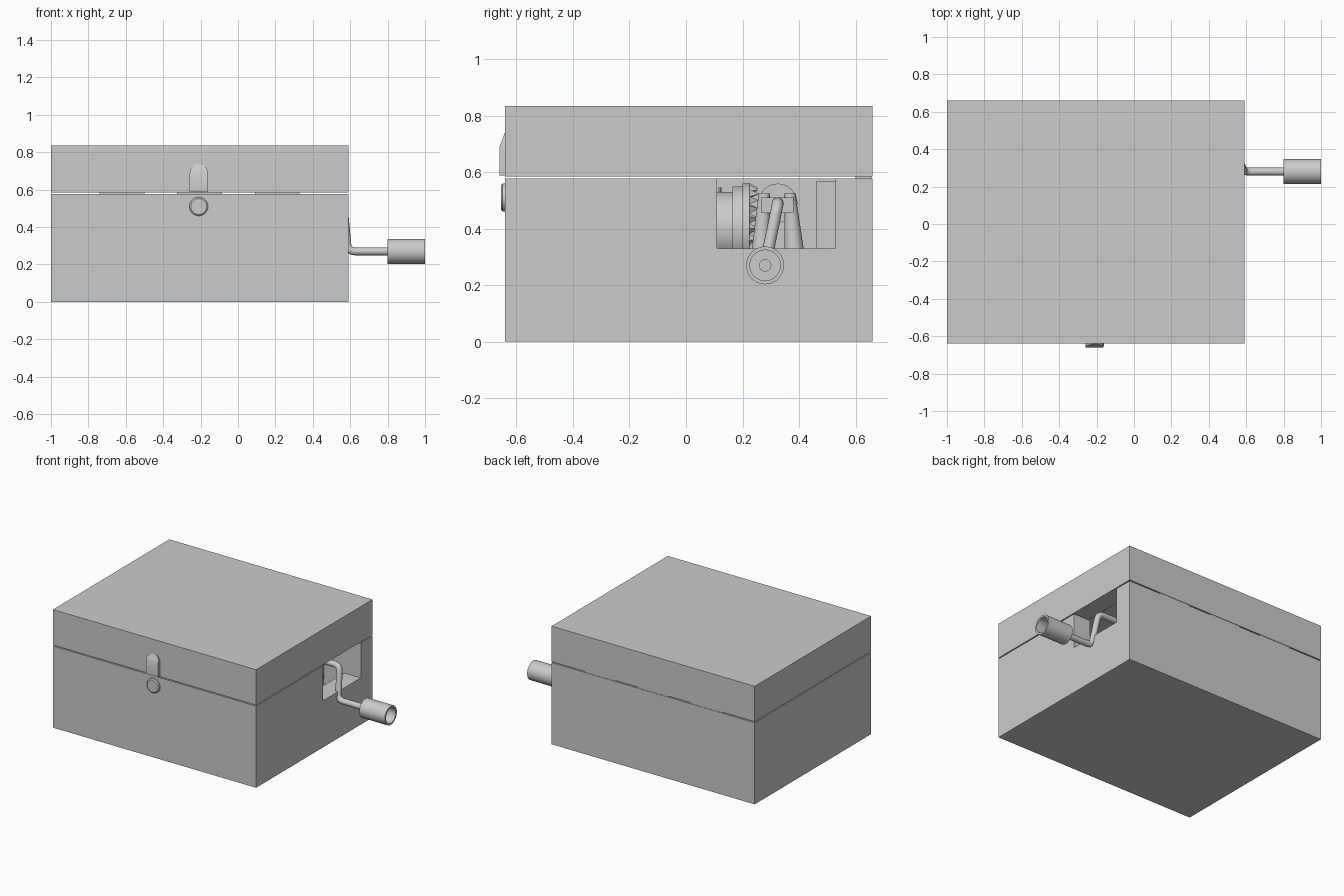
import bpy, bmesh, math
from mathutils import Vector, Matrix

cube = bpy.data.objects.get("Cube")
if cube:
    bpy.data.objects.remove(cube, do_unlink=True)

grey = bpy.data.materials.new("plain grey")
grey.use_nodes = True
grey.diffuse_color = (0.6, 0.6, 0.6, 1)
grey.node_tree.nodes["Principled BSDF"].inputs["Base Color"].default_value = (0.6, 0.6, 0.6, 1)

X, Y = Vector((1, 0, 0)), Vector((0, 1, 0))
Z = Vector((0, 0, 1))


def finish(name, bm, smooth=False):
    bmesh.ops.recalc_face_normals(bm, faces=bm.faces)
    mesh = bpy.data.meshes.new(name)
    bm.to_mesh(mesh)
    bm.free()
    mesh.materials.append(grey)
    ob = bpy.data.objects.new(name, mesh)
    bpy.context.collection.objects.link(ob)
    bpy.context.view_layer.objects.active = ob
    if smooth:
        bpy.ops.object.select_all(action='DESELECT')
        ob.select_set(True)
        bpy.ops.object.shade_smooth_by_angle(angle=math.radians(35))
    return ob


def box(name, lo, hi):
    lo, hi = Vector(lo), Vector(hi)
    bm = bmesh.new()
    bmesh.ops.create_cube(bm, size=1, matrix=Matrix.Translation((lo + hi) / 2) @ Matrix.Diagonal((*(hi - lo), 1)))
    return finish(name, bm)


def cut(ob, lo, hi):
    tool = box("cutter", lo, hi)
    mod = ob.modifiers.new("cut", 'BOOLEAN')
    mod.operation, mod.solver, mod.object = 'DIFFERENCE', 'EXACT', tool
    bpy.context.view_layer.objects.active = ob
    bpy.ops.object.modifier_apply(modifier=mod.name)
    bpy.data.objects.remove(tool, do_unlink=True)


def lathe(name, centre, axis, profile, steps=32):
    """Turn (radius, distance along axis) points around an axis."""
    centre = Vector(centre)
    side = axis.orthogonal().normalized()
    bm = bmesh.new()
    vs = [bm.verts.new(centre + side * r + axis * t) for r, t in profile]
    edges = [bm.edges.new(p) for p in zip(vs, vs[1:])]
    bmesh.ops.spin(bm, geom=vs + edges, cent=centre, axis=axis, angle=math.tau, steps=steps)
    bmesh.ops.remove_doubles(bm, verts=bm.verts, dist=0.0001)
    return finish(name, bm, True)


def rod(name, points, radius, bend=0.04):
    """Round bar through points with rounded corners."""
    pts = [Vector(p) for p in points]
    path = [pts[0]]
    for a, b, c in zip(pts, pts[1:], pts[2:]):
        p, q = b + (a - b).normalized() * bend, b + (c - b).normalized() * bend
        for i in range(7):
            t = i / 6
            path.append(p.lerp(b, t).lerp(b.lerp(q, t), t))
    path.append(pts[-1])
    curve = bpy.data.curves.new(name, 'CURVE')
    curve.dimensions = '3D'
    curve.bevel_depth, curve.bevel_resolution, curve.use_fill_caps = radius, 4, True
    spline = curve.splines.new('POLY')
    spline.points.add(len(path) - 1)
    for sp, p in zip(spline.points, path):
        sp.co = (*p, 1)
    curve.materials.append(grey)
    ob = bpy.data.objects.new(name, curve)
    bpy.context.collection.objects.link(ob)


# Hollow case with crank window, and lid held just above it
left, right, front, back = -1, 0.59, -0.64, 0.66
seam, wall = 0.577, 0.13
inner_lo, inner_hi = (left + wall, front + wall), (right - wall, back - wall)
case = box("case", (left, front, 0), (right, back, seam))
cut(case, (*inner_lo, 0.2), (*inner_hi, 1))
cut(case, (0.4, 0.11, 0.33), (0.7, inner_hi[1], 1))
lid = box("lid", (left, front, seam + 0.007), (right, back, 0.835))
cut(lid, (*inner_lo, 0.4), (*inner_hi, 0.74))

# Hinge leaves lying in the seam
for i, x in enumerate((-0.62, -0.205, 0.21)):
    box(f"hinge_{i + 1}", (x - 0.12, 0.6, seam - 0.004), (x + 0.12, 0.657, seam + 0.011))

# Clasp: arched plate whose rounded top slopes back to the lid
bm = bmesh.new()
cx, half, shoulder = -0.21, 0.048, 0.69
arc = [(cx + half * math.cos(math.pi * i / 16), shoulder + 0.048 * math.sin(math.pi * i / 16)) for i in range(17)]
lower = [(cx - half, 0.588), (cx + half, 0.588)]


def front_y(z):
    return -0.66 + 0.018 * max(0, z - shoulder) / 0.048


outer = [bm.verts.new((x, front_y(z), z)) for x, z in arc + lower]
rear = [bm.verts.new((x, front + 0.005, z)) for x, z in arc + lower]
bm.faces.new(outer[:17])
bm.faces.new((outer[0], outer[16], outer[17], outer[18]))
bm.faces.new(rear)
for i in range(len(outer)):
    j = (i + 1) % len(outer)
    bm.faces.new((outer[i], outer[j], rear[j], rear[i]))
finish("clasp", bm, True)
lathe("clasp_button", (cx, front, 0.51), -Y, [(0, -0.01), (0.05, -0.01), (0.05, 0.009), (0.042, 0.015), (0, 0.015)])

# Crank and hollow handle
rod("crank", [(0.0, 0.325, 0.49), (0.568, 0.325, 0.49), (0.588, 0.28, 0.27), (0.83, 0.28, 0.27)], 0.021)
lathe("handle", (0.8, 0.28, 0.27), X,
      [(0, 0), (0.067, 0), (0.067, 0.2), (0.054, 0.2), (0.054, 0.03), (0, 0.03)], 48)
lathe("handle_pin", (0.8, 0.28, 0.27), X, [(0, 0), (0.022, 0), (0.022, 0.15), (0, 0.15)])

# Movement: bed, posts, pinion
box("movement_bed", (-0.35, -0.3, 0.19), (0.42, 0.46, 0.24))
for name, top, foot in (("front_post", 0.277, 0.262), ("rear_post", 0.367, 0.39)):
    axis = Vector((0, top - foot, 0.285))
    length = axis.length
    lathe(name, (0.36, foot, 0.24), axis.normalized(), [(0, 0), (0.04, 0), (0.02, length), (0, length)], 20)
box("bearing_block", (0.33, 0.265, 0.455), (0.39, 0.38, 0.51))
lathe("pinion", (0.02, 0.325, 0.49), X, [(0, 0), (0.07, 0), (0.07, 0.08), (0, 0.08)], 16)
box("corner_block", (0.2, 0.46, 0.2), (0.3, 0.53, seam - 0.01))

# Pinned drum with crown gear
hub = Vector((0.08, 0, 0.4))
lathe("drum", hub, Y, [(0, -0.25), (0.13, -0.25), (0.13, 0.165), (0.15, 0.165), (0.15, 0.2),
                       (0.16, 0.2), (0.16, 0.225), (0, 0.225)], 48)
bm = bmesh.new()
for i in range(24):
    spin = Matrix.Translation(hub) @ Matrix.Rotation(math.tau * i / 24, 4, 'Y')
    bmesh.ops.create_cone(bm, cap_ends=True, segments=4, radius1=0.02, radius2=0.003, depth=0.03,
                          matrix=spin @ Matrix.Translation((0, 0.238, 0.142)) @ Matrix.Rotation(-math.pi / 2, 4, 'X'))
finish("gear_teeth", bm)
bm = bmesh.new()
for i in range(48):
    spin = Matrix.Translation(hub) @ Matrix.Rotation(i * 0.83, 4, 'Y')
    bmesh.ops.create_cone(bm, cap_ends=True, segments=6, radius1=0.005, radius2=0.005, depth=0.02,
                          matrix=spin @ Matrix.Translation((0, 0.12 - 0.055 * (i % 7), 0.136)))
finish("drum_pins", bm)

# Tuned comb
box("comb_base", (-0.32, -0.25, 0.24), (-0.2, 0.15, 0.4))
for i in range(14):
    y = -0.235 + i * 0.027
    box(f"comb_tooth_{i + 1}", (-0.21, y, 0.39), (-0.065, y + 0.02, 0.4))
